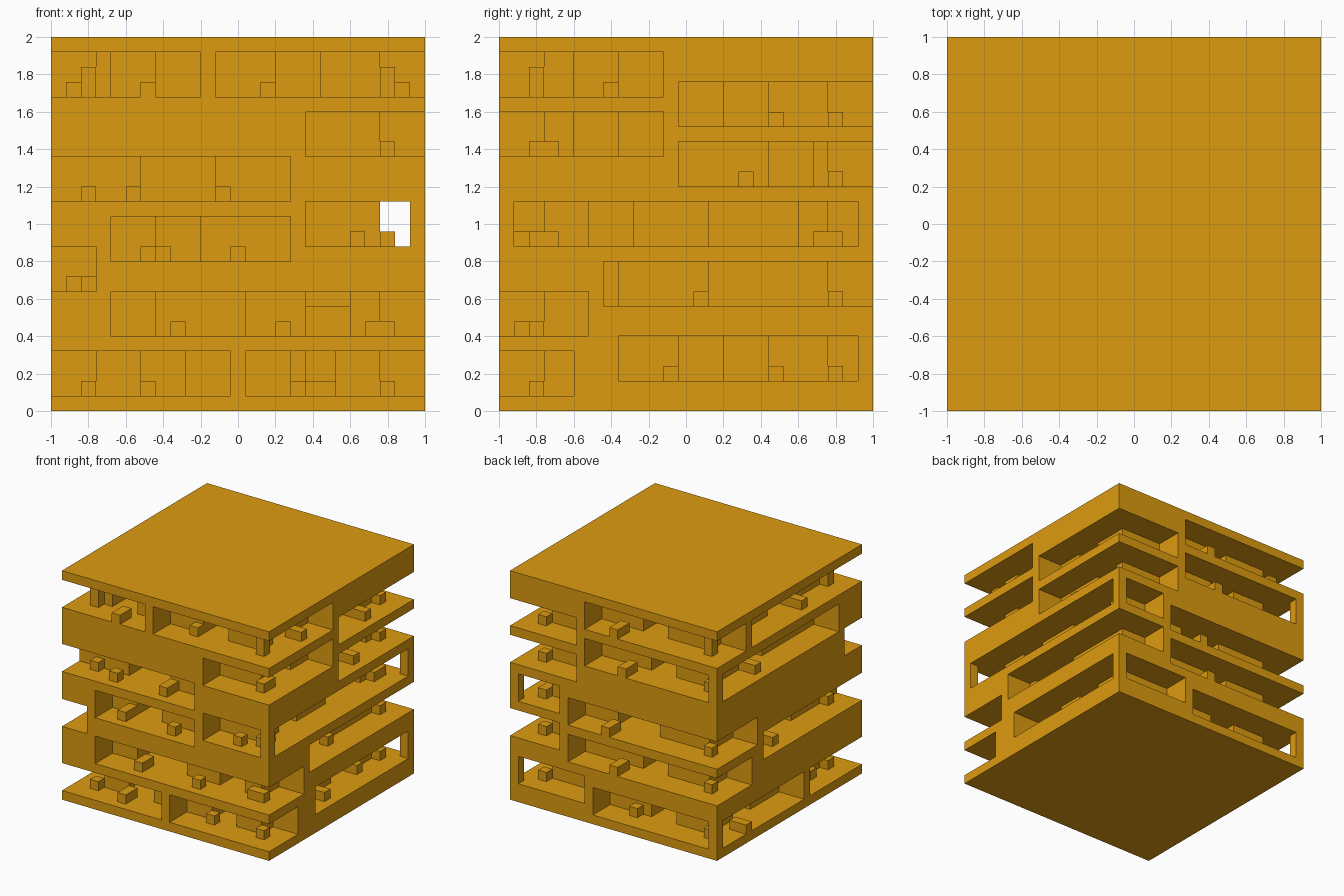
import bpy, bmesh

if "Cube" in bpy.data.objects:
    bpy.data.objects.remove(bpy.data.objects["Cube"])

N, S = 25, 0.08            # 25 cells of 0.08 make the 2-unit cube
solid = {(i, j, k) for i in range(N) for j in range(N) for k in range(N)}


def cells(side, t, length, d, depth, z, height):
    """Box of cells: t runs anticlockwise along side 0-3 (front, right, back, left),
    d runs inwards from that side and z runs up."""
    for u in range(t, t + length):
        for v in range(d, d + depth):
            i, j = ((u, v), (N - 1 - v, u), (N - 1 - u, N - 1 - v), (v, N - 1 - u))[side % 4]
            for k in range(z, z + height):
                yield i, j, k


def gallery(corner, z, before, after, post=False):
    """Open gallery 3 cells high and deep wrapping round a corner."""
    solid.difference_update(cells(corner, N - before, before, 0, 3, z, 3))
    solid.difference_update(cells(corner + 1, 0, after, 0, 3, z, 3))
    # block standing at the core corner
    solid.update(cells(corner, 22, 1, 2, 1, z, 2 if z == 21 else 1))
    if post:
        posts.append((corner, z))


def niche(side, z, start, length, block):
    """Deeper recess in the core, with a loose block on the floor near it."""
    solid.difference_update(cells(side, start, length, 3, 5, z, 3))
    inset = (block + z) % 3
    solid.update(cells(side, block, 1, inset, 1 if inset == 2 else 2, z, 1))


posts = []

# Front-right corner galleries
for g in ((21, 14, 11), (17, 8, 11), (11, 8, 24, True), (5, 21, 6), (1, 12, 5)):
    gallery(0, *g)
# Back-right corner
for g in ((19, 13, 8), (15, 13, 8), (11, 1, 6, True), (7, 18, 6), (2, 17, 9, True)):
    gallery(1, *g)
# Back-left corner
for g in ((21, 16, 5), (17, 16, 21, True), (10, 18, 7), (6, 18, 6), (1, 15, 15, True)):
    gallery(2, *g)
# Front-left corner
for g in ((21, 19, 10), (14, 3, 16), (8, 17, 3), (1, 9, 12)):
    gallery(3, *g)
# Front gallery that meets no corner
solid.difference_update(cells(0, 4, 12, 0, 3, 10, 3))
# Corner posts
for corner, z in posts:
    solid.update(cells(corner, 24, 1, 0, 1, z, 3))

# Front niches
for n in ((21, 4, 3, 6), (21, 15, 3, 14), (14, 6, 5, 11), (10, 7, 3, 6),
          (5, 7, 6, 8), (5, 17, 3, 21), (1, 6, 3, 6), (1, 16, 3, 16)):
    niche(0, *n)
# Right niches
for n in ((21, 5, 3, 7), (19, 15, 3, 18), (17, 5, 3, 3), (15, 18, 3, 16),
          (11, 6, 3, 3), (11, 14, 6, 21), (7, 8, 6, 13), (2, 8, 4, 11), (2, 15, 3, 18)):
    niche(1, *n)
# Back niches
for n in ((21, 14, 3, 12), (17, 15, 3, 13), (10, 11, 5, 11), (6, 14, 3, 12), (1, 15, 3, 13)):
    niche(2, *n)
# Left niches
for n in ((21, 13, 3, 16), (17, 9, 3, 8), (8, 12, 5, 11), (1, 7, 3, 5), (1, 18, 3, 19)):
    niche(3, *n)
# Extra loose blocks on the front floors
for z, t in ((14, 5), (11, 20), (10, 12), (5, 15)):
    solid.update(cells(0, t, 1, 1, 1, z, 1))

# Skin the exposed cell sides
bm = bmesh.new()
verts = {}


def vert(p):
    if p not in verts:
        verts[p] = bm.verts.new((p[0] * S - 1, p[1] * S - 1, p[2] * S))
    return verts[p]


for c in sorted(solid):
    for axis in range(3):
        for side in (0, 1):
            n = list(c)
            n[axis] += 2 * side - 1
            if tuple(n) in solid:
                continue
            loop = []
            for s, t in ((0, 0), (1, 0), (1, 1), (0, 1)):
                p = list(c)
                p[axis] += side
                p[(axis + 1) % 3] += s
                p[(axis + 2) % 3] += t
                loop.append(vert(tuple(p)))
            bm.faces.new(loop if side else loop[::-1])

# Merge coplanar cell sides into large flat faces
bmesh.ops.dissolve_limit(bm, angle_limit=0.01, verts=bm.verts[:], edges=bm.edges[:])
mesh = bpy.data.meshes.new("gallery_block")
bm.to_mesh(mesh)
bm.free()
tower = bpy.data.objects.new("gallery_block", mesh)
bpy.context.collection.objects.link(tower)
mat = bpy.data.materials.new("amber")
mat.diffuse_color = (0.72, 0.33, 0.005, 1)
mat.use_nodes = True
mat.node_tree.nodes["Principled BSDF"].inputs["Base Color"].default_value = mat.diffuse_color
mesh.materials.append(mat)
